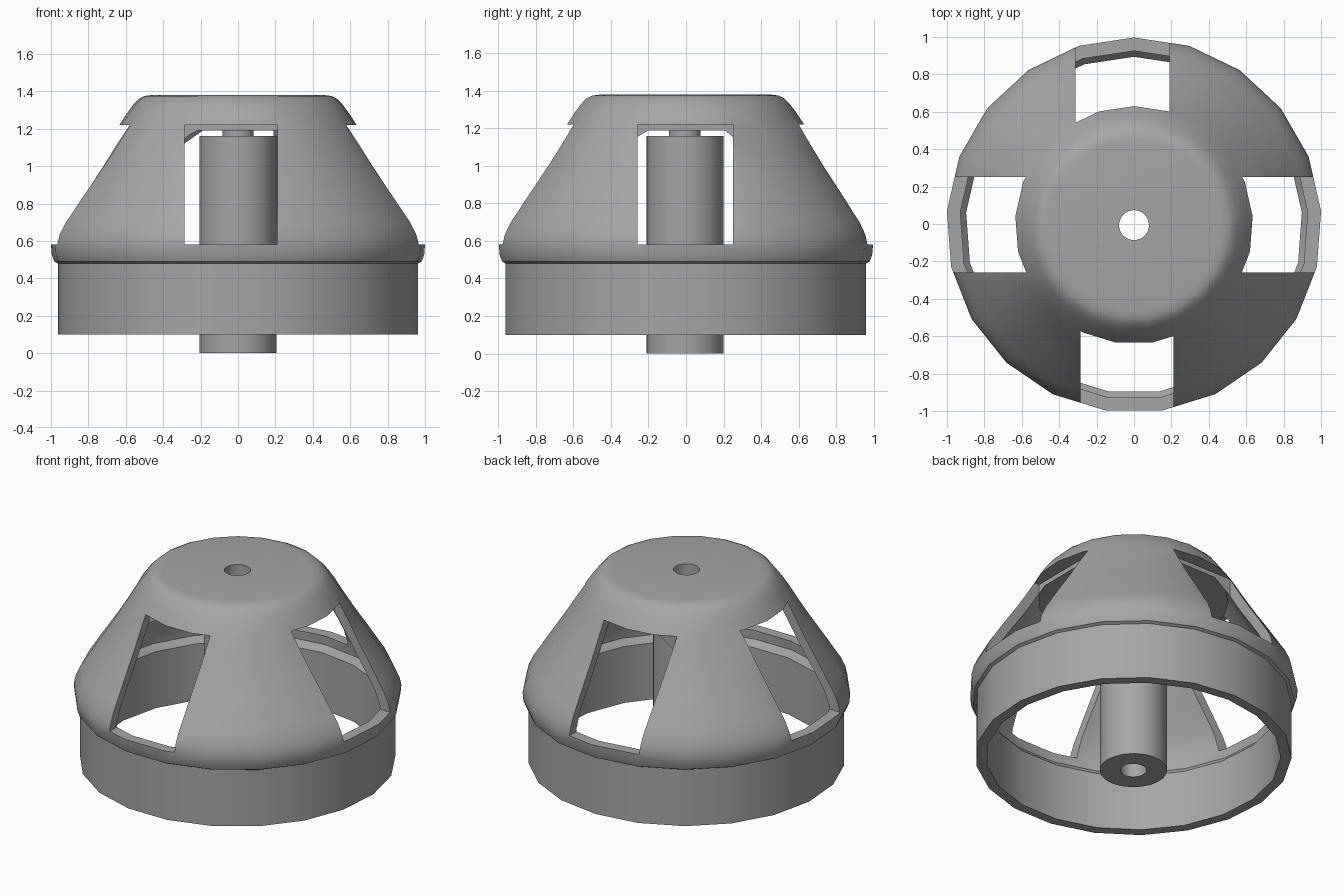
import bpy, bmesh, math
from mathutils import Matrix

if "Cube" in bpy.data.objects:
    bpy.data.objects.remove(bpy.data.objects["Cube"])

OFFSET_Y = -0.006


def to_object(bm, name):
    mesh = bpy.data.meshes.new(name)
    bm.to_mesh(mesh)
    bm.free()
    ob = bpy.data.objects.new(name, mesh)
    bpy.context.collection.objects.link(ob)
    return ob


def lathe(name, profile, sides, closed):
    """Revolve an (r, z) profile around z, with a vertex on +y."""
    bm = bmesh.new()
    rings = []
    for r, z in profile:
        if r == 0:
            rings.append([bm.verts.new((0, OFFSET_Y, z))] * sides)
        else:
            angles = [math.pi / 2 + 2 * math.pi * i / sides for i in range(sides)]
            rings.append([bm.verts.new((r * math.cos(a), r * math.sin(a) + OFFSET_Y, z))
                          for a in angles])
    count = len(rings)
    for k in range(count if closed else count - 1):
        a, b = rings[k], rings[(k + 1) % count]
        for i in range(sides):
            j = (i + 1) % sides
            bm.faces.new(list(dict.fromkeys((a[i], a[j], b[j], b[i]))))
    bmesh.ops.recalc_face_normals(bm, faces=bm.faces)
    return to_object(bm, name)


def box(name, x0, x1, y0, y1, z0, z1):
    bm = bmesh.new()
    m = (Matrix.Translation(((x0 + x1) / 2, (y0 + y1) / 2, (z0 + z1) / 2))
         @ Matrix.Diagonal((x1 - x0, y1 - y0, z1 - z0, 1)))
    bmesh.ops.create_cube(bm, size=1, matrix=m)
    return to_object(bm, name)


def cut(ob, cutter):
    """Subtract the cutter, trying solvers until one gives a mesh."""
    cutter.hide_render = True
    for solver in ('MANIFOLD', 'EXACT', 'FLOAT'):
        mod = ob.modifiers.new("cut", 'BOOLEAN')
        mod.operation = 'DIFFERENCE'
        mod.object = cutter
        mod.solver = solver
        bpy.context.view_layer.update()
        deps = bpy.context.evaluated_depsgraph_get()
        mesh = bpy.data.meshes.new_from_object(ob.evaluated_get(deps))
        ob.modifiers.remove(mod)
        if len(mesh.polygons) > 100:
            ob.data = mesh
            break
    bpy.data.objects.remove(cutter)


# Domed shell: one profile from the top axis, down the outside, up the inside
profile = [(0, 1.38), (0.46, 1.38), (0.50, 1.375), (0.53, 1.36), (0.56, 1.33),
           (0.597, 1.28), (0.636, 1.22), (0.70, 1.11), (0.767, 1.0), (0.832, 0.90),
           (0.89, 0.81), (0.927, 0.75), (0.96, 0.70), (0.99, 0.635), (1.003, 0.58),
           (0.998, 0.525), (0.985, 0.49), (0.966, 0.48), (0.966, 0.10),
           (0.90, 0.10), (0.90, 0.48), (0.935, 0.52), (0.93, 0.60), (0.89, 0.70),
           (0.82, 0.81), (0.76, 0.90), (0.695, 1.0), (0.63, 1.11), (0.58, 1.19),
           (0, 1.19)]
shell = lathe("domed_shell", profile, 21, False)

# Four windows and the centre hole
Z0, Z1, NEAR, FAR = 0.58, 1.22, 0.54, 1.2
cut(shell, box("front_window_cutter", -0.287, 0.212, -FAR, -NEAR, Z0, Z1))
cut(shell, box("back_window_cutter", -0.312, 0.19, NEAR, FAR, Z0, Z1))
cut(shell, box("left_window_cutter", -FAR, -NEAR, -0.258, 0.25, Z0, Z1))
cut(shell, box("right_window_cutter", NEAR, FAR, -0.258, 0.25, Z0, Z1))
cut(shell, lathe("hole_cutter", [(0, 1.0), (0.08, 1.0), (0.08, 1.6), (0, 1.6)], 32, False))

# Hollow centre post with a thin sleeve up to the roof
post = lathe("centre_post", [(0.205, 0), (0.205, 1.16), (0.084, 1.16), (0.084, 1.19),
                             (0.08, 1.19), (0.08, 0)], 32, True)

# Mid grey finish and smooth shading with crisp edges
grey = bpy.data.materials.new("mid_grey")
grey.diffuse_color = (0.38, 0.38, 0.38, 1)
grey.use_nodes = True
grey.node_tree.nodes["Principled BSDF"].inputs["Base Color"].default_value = grey.diffuse_color
for ob in (shell, post):
    ob.data.materials.clear()
    ob.data.materials.append(grey)
    bpy.ops.object.select_all(action='DESELECT')
    ob.select_set(True)
    bpy.context.view_layer.objects.active = ob
    bpy.ops.object.shade_smooth_by_angle(angle=math.radians(30))
